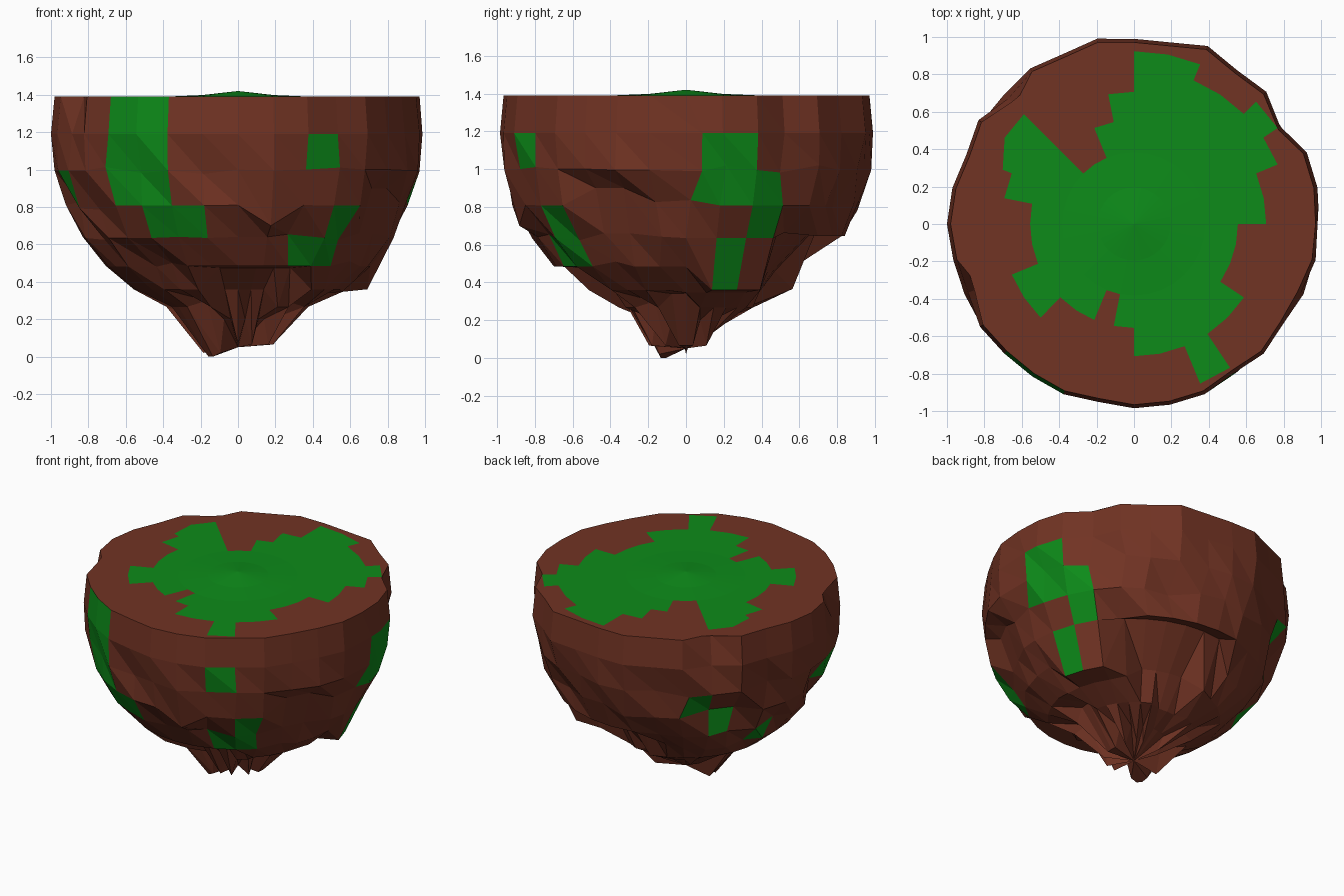
import bpy, bmesh, math, random

if "Cube" in bpy.data.objects:
    bpy.data.objects.remove(bpy.data.objects["Cube"])

random.seed(4)
SEG = 32


def material(name, rgb):
    m = bpy.data.materials.new(name)
    m.diffuse_color = (*rgb, 1)
    m.use_nodes = True
    m.node_tree.nodes["Principled BSDF"].inputs["Base Color"].default_value = m.diffuse_color
    return m


# Rings from the top centre to the bottom tip; index 6 is the rim
flat = [(math.sin(math.radians(11.25 * i)), 1.39) for i in range(1, 8)]
bowl = [(math.cos(math.radians(11.25 * i)), 1.19 - math.sin(math.radians(11.25 * i)))
        for i in range(0, 8)]
rings = flat + bowl
RIM = 6

# Uneven outline of the rim, as a radius for each segment
outline = [.99, 1, 1, .94, 1, .99, 1.03, .99, .99, 1.01, .985, 1, .95, 1, .97, .99,
           1, .985, .96, .99, .98, .98, .985, .97, .985, .985, .985, .96, .98, .96, .965, .99]

# pos[ring][segment] = [radius, angle, height]
pos = []
for j, (r, z) in enumerate(rings):
    row = []
    for k in range(SEG):
        a = math.radians(11.25 * k)
        rr, zz = r, z
        if j in (RIM, RIM + 1):
            rr = r * outline[k]
        elif RIM + 2 <= j <= RIM + 5 and random.random() < .4:
            rr -= random.uniform(0, .07)
            zz += random.uniform(-.03, .03)
            a += random.uniform(-.05, .05)
        row.append([rr, a, zz])
    pos.append(row)
for k, r in ((3, .92), (12, .90), (18, .89)):
    pos[RIM][k][0] = r
pos[4][14][0] = .76


def pull(side_ring, segs, z, r=None):
    """Move vertices of a side ring (0 = rim) to a height and radius."""
    for k in segs:
        p = pos[RIM + side_ring][k % SEG]
        p[2] = z
        p[1] = math.radians(11.25 * (k % SEG))
        if r:
            p[0] = r


# Overhanging ledges and dents in the rock
pull(5, (1, 2, 3), .36, .705)
pull(6, (0, 1, 2, 3), .345)
pull(5, range(4, 10), .70, .70)
pull(4, range(5, 10), .645, .84)
pull(6, (5, 6, 7, 8), .46, .47)
pull(6, (9,), .365, .575)
pull(7, (7, 8, 9), .27, .33)
pull(5, range(22, 29), .485, .70)
pull(6, range(23, 28), .475, .50)
pull(3, (25,), .70, .90)
pull(3, (24, 26), .81, .92)
pull(4, (24, 25), .64, .80)
pull(2, (24, 26), 1.0, .95)
pull(3, (29, 30), .90, .86)
pull(4, (29, 30), .66, .78)
pull(2, (28, 29), 1.0, .96)
pull(3, (12, 13), .83, .84)
pull(3, (16,), .81, .92)
pull(4, (16,), .64, .83)
pull(5, (16,), .485, .707)
for side_ring in (1, 2):
    pos[RIM + side_ring][0][1] = math.radians(5)

# Ragged roots hanging under the rock
pull(7, (0, 31), .34, .38)
pull(7, range(13, 32, 4), .30, .30)
pull(7, range(23, 27), .36, .36)
pull(8, range(SEG), .20)
pull(8, (0, 1, 3, 29, 31, 24, 26), .065)
pull(8, (0, 1, 31), .065, .19)
pull(8, (16, 18), .02, .185)
pull(8, (19, 20), .0, .19)
pull(8, (21,), .02, .17)
pull(8, (5, 12, 14), .12, .15)
pull(8, (7,), .13, .12)

# Grass patches: ring band -> segments
top_grass = {1: set(range(32)),
             2: set(range(32)) - {10, 11, 22},
             3: set(range(9)) | {12, 13, 14, 18, 19} | set(range(24, 29)),
             4: {2, 3, 4, 5, 6, 7, 12, 13, 26},
             5: {3, 6, 7, 26}}
side_grass = {0: {20, 21},
              1: {20, 21, 26, 0, 1},
              2: {20, 21, 0, 1, 2, 17, 11},
              3: {21, 22, 27, 2, 12},
              4: {26, 27, 1, 14}}
grass = {b - 1: s for b, s in top_grass.items()}
# the rise in the middle replaces the innermost band
grass = {b - 1: s for b, s in top_grass.items()}
grass.update({RIM + b: s for b, s in side_grass.items()})
for p in pos[0]:
    p[2] = 1.398

# Build the island mesh as flat facets
bm = bmesh.new()
verts = [[bm.verts.new((r * math.cos(a), r * math.sin(a), z)) for r, a, z in row] for row in pos]
apex = bm.verts.new((0, 0, 1.42))
tip = bm.verts.new((0, 0, .05))
for k in range(SEG):
    n = (k + 1) % SEG
    bm.faces.new((apex, verts[0][k], verts[0][n])).material_index = 1
    bm.faces.new((tip, verts[-1][n], verts[-1][k]))
    for j in range(len(rings) - 1):
        f = bm.faces.new((verts[j][k], verts[j + 1][k], verts[j + 1][n], verts[j][n]))
        f.material_index = int(k in grass.get(j, ()))
bmesh.ops.triangulate(bm, faces=bm.faces[:], quad_method='FIXED')
bm.normal_update()
mesh = bpy.data.meshes.new("floating_island")
bm.to_mesh(mesh)
bm.free()
mesh.materials.append(material("earth", (.165, .033, .017)))
mesh.materials.append(material("grass", (.004, .26, .01)))
island = bpy.data.objects.new("floating_island", mesh)
bpy.context.collection.objects.link(island)
